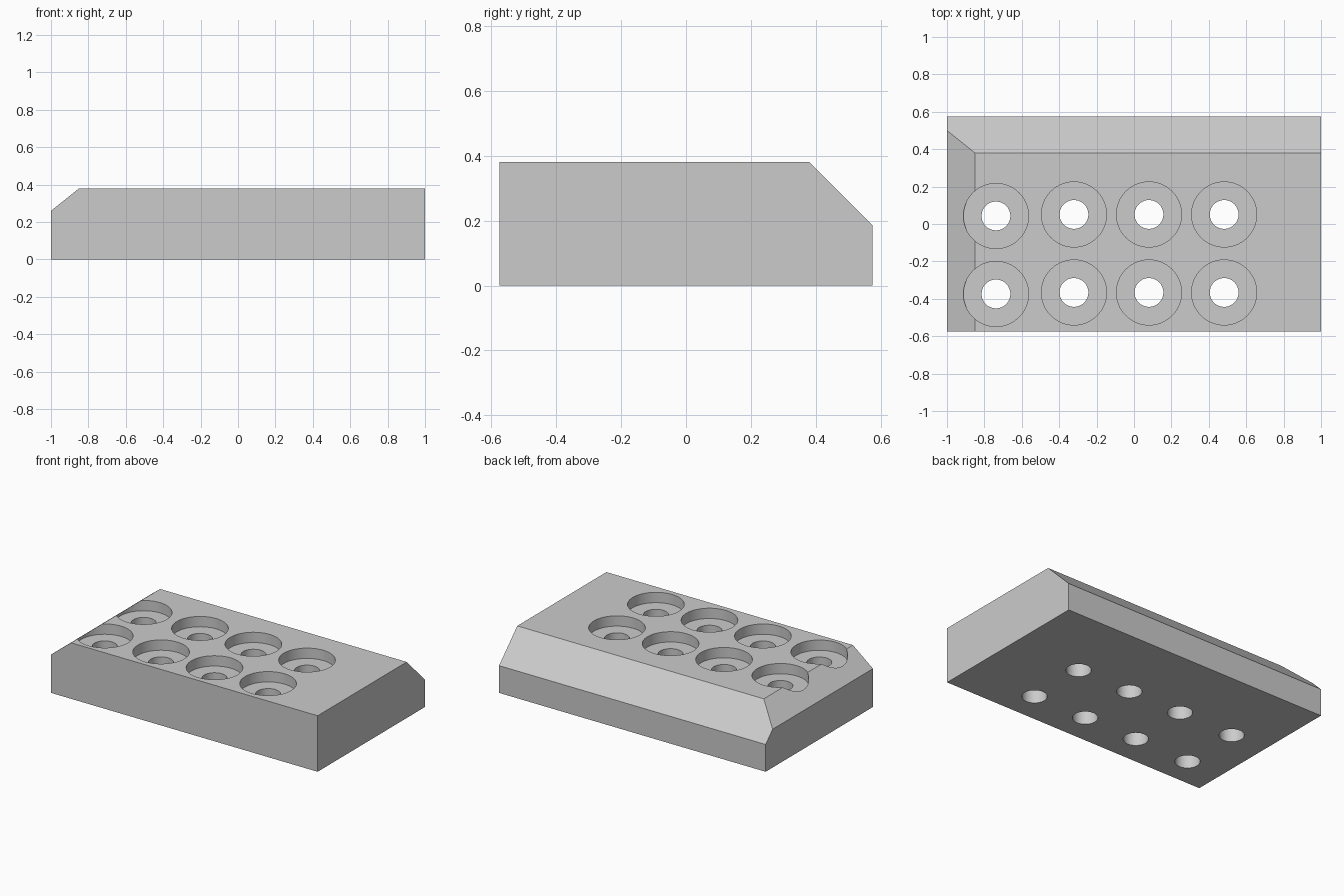
import bpy, bmesh, math
from mathutils import Matrix, Vector

cube = bpy.data.objects.get("Cube")
if cube:
    bpy.data.objects.remove(cube, do_unlink=True)

WIDTH, DEPTH, HEIGHT = 2.0, 1.15, 0.38
BORE_RADIUS, HOLE_RADIUS, BORE_DEPTH = 0.174, 0.077, 0.07
SIDES = 64

grey = bpy.data.materials.new("plain grey")
grey.use_nodes = True
grey.diffuse_color = (0.6, 0.6, 0.6, 1)
grey.node_tree.nodes["Principled BSDF"].inputs["Base Color"].default_value = (0.6, 0.6, 0.6, 1)


def make_object(name, bm):
    bmesh.ops.recalc_face_normals(bm, faces=bm.faces)
    mesh = bpy.data.meshes.new(name)
    bm.to_mesh(mesh)
    bm.free()
    mesh.materials.append(grey)
    obj = bpy.data.objects.new(name, mesh)
    bpy.context.collection.objects.link(obj)
    return obj


def slice_off(bm, point, normal):
    """Cut away everything on the normal's side and cap the cut."""
    geom = bm.verts[:] + bm.edges[:] + bm.faces[:]
    cut = bmesh.ops.bisect_plane(bm, geom=geom, plane_co=point, plane_no=normal, clear_outer=True)
    edges = [e for e in cut["geom_cut"] if isinstance(e, bmesh.types.BMEdge)]
    bmesh.ops.contextual_create(bm, geom=edges)


def add_plug(bm, x, y):
    """Stepped round plug: narrow through hole with a wide counterbore above."""
    floor = HEIGHT - BORE_DEPTH
    profile = [(0, -0.1), (HOLE_RADIUS, -0.1), (HOLE_RADIUS, floor),
               (BORE_RADIUS, floor), (BORE_RADIUS, 0.5), (0, 0.5)]
    verts = [bm.verts.new((x + r, y, z)) for r, z in profile]
    edges = [bm.edges.new(pair) for pair in zip(verts, verts[1:])]
    bmesh.ops.spin(bm, geom=verts + edges, cent=(x, y, 0), axis=(0, 0, 1),
                   angle=math.tau, steps=SIDES)


# Block with sloped back and right edges
bm = bmesh.new()
bmesh.ops.create_cube(bm, size=1, matrix=Matrix.Translation((0, 0, HEIGHT / 2))
                      @ Matrix.Diagonal((WIDTH, DEPTH, HEIGHT, 1)))
slice_off(bm, Vector((0, 0.38, HEIGHT)), Vector((0, 1, 1)))
slice_off(bm, Vector((-0.85, 0, HEIGHT)), Vector((-0.12, 0, 0.15)))
block = make_object("block", bm)

# Two rows of four counterbored holes, the end column set slightly forward
bm = bmesh.new()
for x in (-0.738, -0.321, 0.08, 0.482):
    for y in (0.051, -0.366):
        add_plug(bm, x, y - (0.008 if x < -0.5 else 0))
bmesh.ops.remove_doubles(bm, verts=bm.verts, dist=1e-4)
plugs = make_object("hole_cutter", bm)
plugs.hide_render = True

cut = block.modifiers.new("holes", "BOOLEAN")
cut.operation, cut.solver, cut.object = "DIFFERENCE", "EXACT", plugs
bpy.ops.object.select_all(action="DESELECT")
block.select_set(True)
bpy.context.view_layer.objects.active = block
bpy.ops.object.modifier_apply(modifier="holes")
bpy.data.objects.remove(plugs, do_unlink=True)
bpy.ops.object.shade_smooth_by_angle(angle=math.radians(25))
